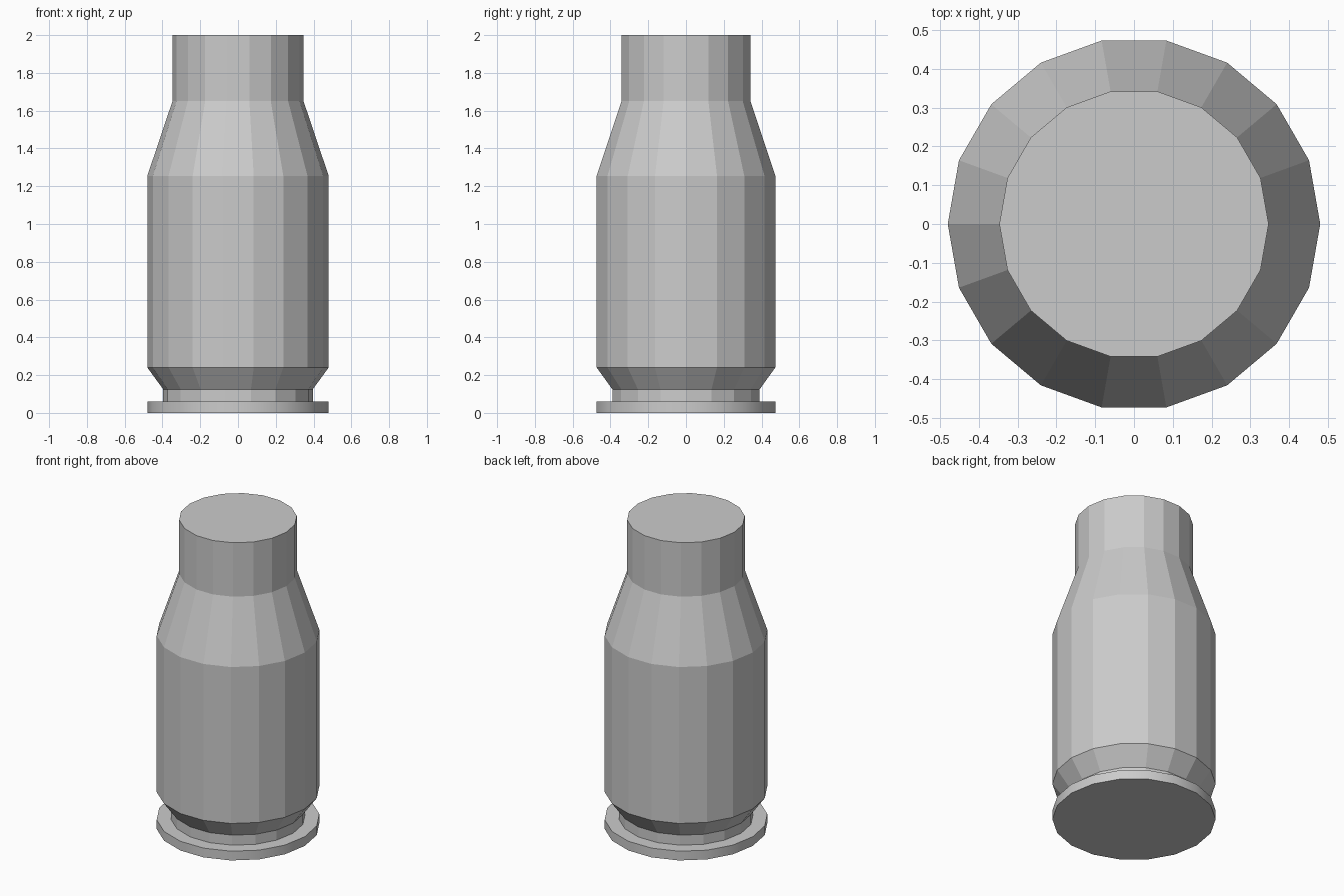
import bpy, bmesh
from math import cos, sin, tau

if "Cube" in bpy.data.objects:
    bpy.data.objects.remove(bpy.data.objects["Cube"])

SIDES = 18
# (radius, height) outline from the base rim up to the neck
PROFILE = [(0.48, 0.0), (0.48, 0.06), (0.396, 0.06), (0.396, 0.125),
           (0.48, 0.24), (0.48, 1.255), (0.347, 1.65), (0.347, 2.0)]

bm = bmesh.new()
rings = [[bm.verts.new((r * cos(tau * i / SIDES), r * sin(tau * i / SIDES), z))
          for i in range(SIDES)] for r, z in PROFILE]

# walls: rim, groove, bevel, body, shoulder, neck (only the rim wall is smooth)
for k, (low, high) in enumerate(zip(rings, rings[1:])):
    for i in range(SIDES):
        j = (i + 1) % SIDES
        face = bm.faces.new((low[i], low[j], high[j], high[i]))
        face.smooth = k == 0

# flat base and flat top
bm.faces.new(rings[0][::-1])
bm.faces.new(rings[-1])

# crisp edges around the rim
for ring in rings[:2]:
    for i in range(SIDES):
        bm.edges.get((ring[i], ring[(i + 1) % SIDES])).smooth = False

mesh = bpy.data.meshes.new("cartridge_case")
bm.to_mesh(mesh)
bm.free()
bpy.context.collection.objects.link(bpy.data.objects.new("cartridge_case", mesh))
